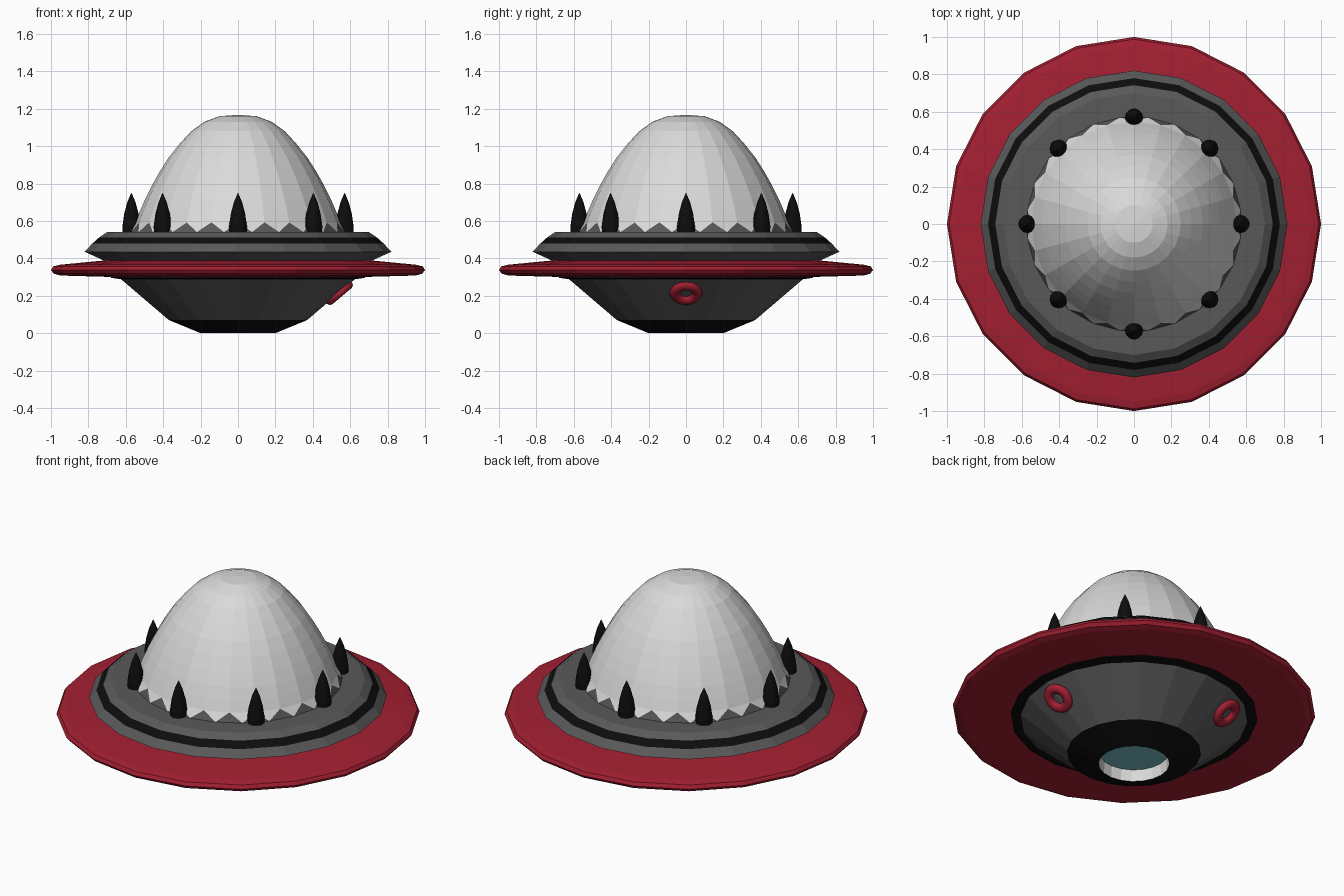
import bpy, bmesh, math
from mathutils import Vector

if "Cube" in bpy.data.objects:
    bpy.data.objects.remove(bpy.data.objects["Cube"])


def material(name, r, g, b):
    m = bpy.data.materials.new(name)
    m.diffuse_color = (r, g, b, 1)
    m.use_nodes = True
    m.node_tree.nodes["Principled BSDF"].inputs["Base Color"].default_value = m.diffuse_color
    return m


GREY = material("hull_grey", 0.10, 0.10, 0.10)
BLACK = material("trim_black", 0.004, 0.004, 0.004)
RED = material("rim_red", 0.37, 0.014, 0.032)
WHITE = material("dome_white", 0.70, 0.70, 0.70)
TEAL = material("light_teal", 0.18, 0.50, 0.56)


def finish(bm, name, mats, normals=True):
    if normals:
        bmesh.ops.recalc_face_normals(bm, faces=bm.faces)
    me = bpy.data.meshes.new(name)
    bm.to_mesh(me)
    bm.free()
    for m in mats:
        me.materials.append(m)
    ob = bpy.data.objects.new(name, me)
    bpy.context.collection.objects.link(ob)
    return ob


def ring(bm, r, z, n, offset=0.0):
    if r < 1e-6:
        return [bm.verts.new((0, 0, z))]
    return [bm.verts.new((r * math.cos((i + offset) * 2 * math.pi / n),
                          r * math.sin((i + offset) * 2 * math.pi / n), z))
            for i in range(n)]


def bridge(bm, a, b, n, mat=0):
    for i in range(n):
        j = (i + 1) % n
        vs = [a[i], a[j], b[j], b[i]] if len(a) > 1 and len(b) > 1 else (
            [a[i], a[j], b[0]] if len(a) > 1 else [a[0], b[j], b[i]])
        bm.faces.new(vs).material_index = mat


def lathe(name, profile, n, mats, bands=None):
    """Revolve (r, z) points; bands gives the material index of each strip."""
    bm = bmesh.new()
    rings = [ring(bm, r, z, n) for r, z in profile]
    for k in range(len(rings) - 1):
        bridge(bm, rings[k], rings[k + 1], n, bands[k] if bands else 0)
    return finish(bm, name, mats)


# lower hull with black foot, recessed lamp and black collar under the rim
lathe("lower_hull",
      [(0, 0.07), (0.19, 0.07), (0.195, 0.0), (0.20, 0.0), (0.37, 0.07),
       (0.625, 0.288), (0.68, 0.296), (0.68, 0.36), (0, 0.36)],
      20, [GREY, BLACK, TEAL, WHITE], [2, 3, 1, 1, 0, 1, 1, 0])

# wide red rim
lathe("rim_disc",
      [(0.66, 0.30), (0.70, 0.301), (0.95, 0.308), (0.985, 0.318), (1.0, 0.337),
       (0.988, 0.357), (0.95, 0.366), (0.72, 0.388), (0.60, 0.39)],
      20, [RED])

# upper hull with a black stripe and flat deck
lathe("upper_hull",
      [(0, 0.38), (0.71, 0.385), (0.82, 0.435), (0.78, 0.478), (0.742, 0.512),
       (0.70, 0.54), (0, 0.545)],
      20, [GREY, BLACK], [0, 0, 0, 1, 0, 0])

# dome with a zigzag lower edge: white teeth down, grey teeth up
N = 24
bm = bmesh.new()
prof = [(0.548, 0.592), (0.525, 0.65), (0.495, 0.72), (0.46, 0.79), (0.418, 0.865),
        (0.37, 0.94), (0.31, 1.015), (0.25, 1.08), (0.18, 1.13), (0.10, 1.16), (0, 1.167)]
rings = [ring(bm, r, z, N) for r, z in prof]
for a, b in zip(rings, rings[1:]):
    bridge(bm, a, b, N)
low = ring(bm, 0.575, 0.54, N, 0.5)
for i in range(N):
    bm.faces.new([rings[0][i], low[i], rings[0][(i + 1) % N]])
    bm.faces.new([rings[0][i], low[i - 1], low[i]]).material_index = 1
finish(bm, "dome", [WHITE, GREY])

# eight black spikes round the dome
for k in range(8):
    a = k * math.pi / 4
    ob = lathe(f"spike_{k + 1}",
               [(0, 0.53), (0.046, 0.535), (0.048, 0.57), (0.038, 0.64),
                (0.022, 0.70), (0, 0.752)], 12, [BLACK])
    ob.location = (0.57 * math.cos(a), 0.57 * math.sin(a), 0)

# two red ring ports lying on the sloping lower hull
for k, deg in enumerate((0, 120)):
    a = math.radians(deg)
    bm = bmesh.new()
    M, S = 20, 10
    loops = []
    for i in range(M):
        u = 2 * math.pi * i / M
        loops.append([bm.verts.new(((0.06 + 0.028 * math.cos(v)) * math.cos(u),
                                    (0.06 + 0.028 * math.cos(v)) * math.sin(u),
                                    0.022 * math.sin(v)))
                      for v in (2 * math.pi * j / S for j in range(S))])
    for i in range(M):
        bridge(bm, loops[i], loops[(i + 1) % M], S)
    ob = finish(bm, f"ring_port_{k + 1}", [RED])
    ob.location = (0.543 * math.cos(a), 0.543 * math.sin(a), 0.214)
    normal = Vector((0.22 * math.cos(a), 0.22 * math.sin(a), -0.26))
    ob.rotation_euler = normal.to_track_quat('Z', 'Y').to_euler()
    for p in ob.data.polygons:
        p.use_smooth = True
